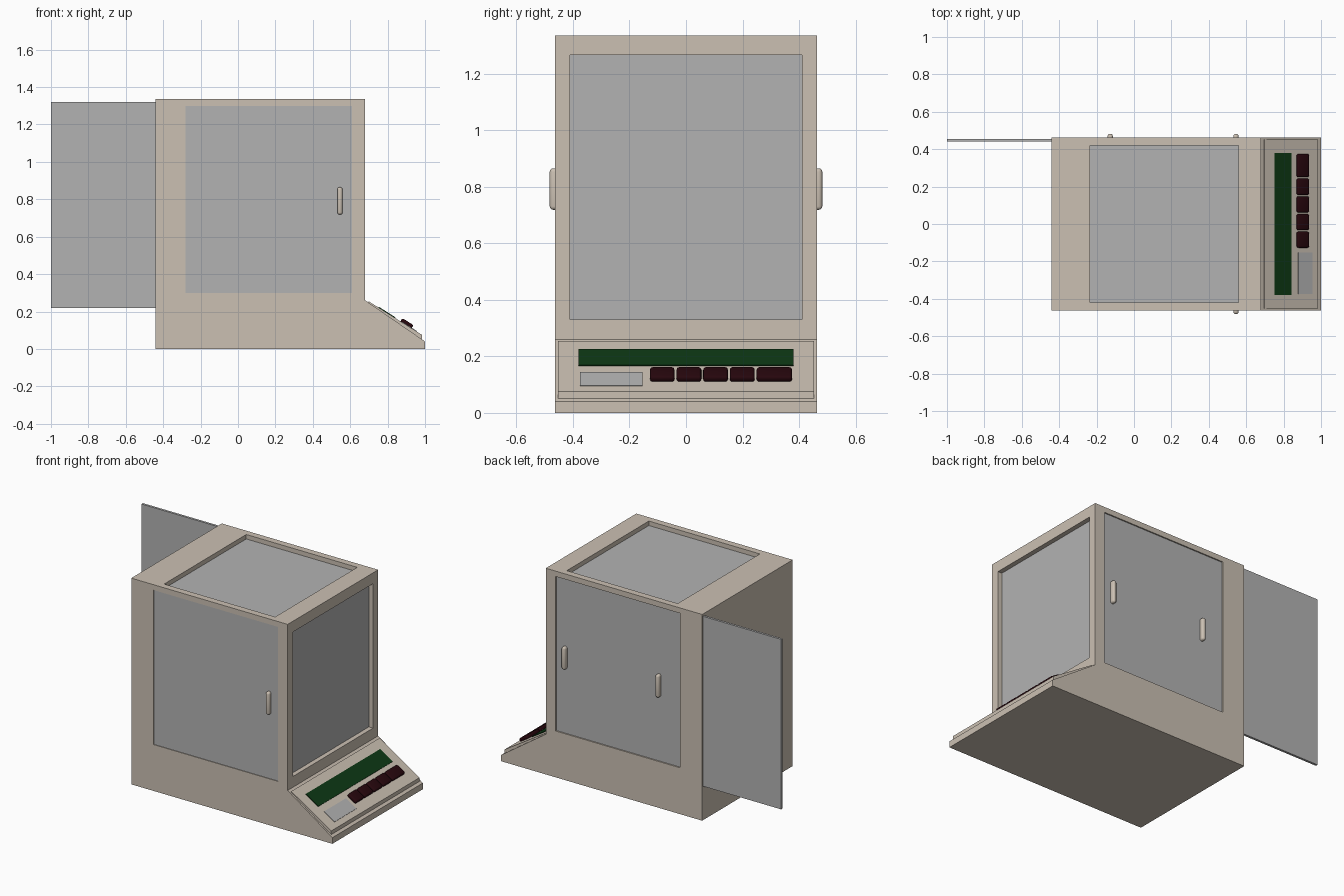
import bpy, bmesh, math
from mathutils import Vector

if "Cube" in bpy.data.objects:
    bpy.data.objects.remove(bpy.data.objects["Cube"])


def material(name, rgb):
    m = bpy.data.materials.new(name)
    m.diffuse_color = (*rgb, 1)
    m.use_nodes = True
    m.node_tree.nodes["Principled BSDF"].inputs["Base Color"].default_value = m.diffuse_color
    return m


SHELL = material("beige_shell", (0.60, 0.53, 0.45))
GLASS = material("grey_glass", (0.45, 0.45, 0.45))
GREEN = material("display_green", (0.004, 0.04, 0.007))
MAROON = material("button_maroon", (0.02, 0.002, 0.004))


def finish(name, bm, mat):
    bmesh.ops.recalc_face_normals(bm, faces=bm.faces)
    me = bpy.data.meshes.new(name)
    bm.to_mesh(me)
    bm.free()
    ob = bpy.data.objects.new(name, me)
    bpy.context.collection.objects.link(ob)
    if mat:
        me.materials.append(mat)
    return ob


def box(name, lo, hi, mat=None, bevel=0, segments=3):
    lo, hi = Vector(lo), Vector(hi)
    bm = bmesh.new()
    bmesh.ops.create_cube(bm, size=1)
    for v in bm.verts:
        v.co = Vector(v.co[i] * (hi - lo)[i] for i in range(3))
    if bevel:
        bmesh.ops.bevel(bm, geom=bm.edges[:], offset=bevel, segments=segments,
                        profile=0.5, affect='EDGES')
    ob = finish(name, bm, mat)
    ob.location = (lo + hi) / 2
    if bevel:
        bpy.context.view_layer.objects.active = ob
        ob.select_set(True)
        bpy.ops.object.shade_smooth_by_angle(angle=math.radians(40))
        ob.select_set(False)
    return ob


def extrude_y(name, profile, half, mat):
    bm = bmesh.new()
    face = bm.faces.new([bm.verts.new((x, -half, z)) for x, z in profile])
    out = bmesh.ops.extrude_face_region(bm, geom=[face])
    bmesh.ops.translate(bm, vec=(0, 2 * half, 0),
                        verts=[v for v in out["geom"] if isinstance(v, bmesh.types.BMVert)])
    return finish(name, bm, mat)


# Housing with sloping console base
housing = extrude_y("housing", [(-0.44, 0), (1, 0), (1, 0.04), (0.68, 0.26),
                                (0.68, 1.335), (-0.44, 1.335)], 0.463, SHELL)

# Window openings: both sides, front end and top
for lo, hi in [((-0.28, -0.6, 0.30), (0.61, 0.6, 1.30)),
               ((-0.20, -0.41, 0.33), (0.8, 0.41, 1.265)),
               ((-0.235, -0.42, 0.5), (0.56, 0.42, 1.5))]:
    cutter = box("opening_cutter", lo, hi)
    cutter.hide_render = True
    mod = housing.modifiers.new("opening", 'BOOLEAN')
    mod.operation, mod.solver, mod.object = 'DIFFERENCE', 'EXACT', cutter
    bpy.context.view_layer.objects.active = housing
    bpy.ops.object.modifier_apply(modifier=mod.name)
    bpy.data.objects.remove(cutter)

# Glass panes; the rear-side door slides out past the housing
box("top_glass", (-0.25, -0.43, 1.29), (0.575, 0.43, 1.306), GLASS)
box("end_glass", (0.635, -0.42, 0.32), (0.65, 0.42, 1.275), GLASS)
box("near_side_door", (-0.29, -0.459, 0.29), (0.62, -0.445, 1.31), GLASS)
box("far_side_sliding_door", (-1, 0.44, 0.22), (0.63, 0.455, 1.32), GLASS)

# Door handles
for name, x, side in [("near_handle", 0.545, -1), ("far_handle", 0.545, 1),
                      ("far_handle_slid", -0.127, 1)]:
    y0, y1 = sorted((side * 0.435, side * 0.482))
    box(name, (x - 0.014, y0, 0.718), (x + 0.014, y1, 0.865), SHELL, 0.0125)

# Raised console panel
extrude_y("console_panel", [(0.693, 0.245), (0.698, 0.255), (0.984, 0.075),
                            (0.984, 0.045)], 0.452, SHELL)
TILT = math.atan2(0.18, 0.286)


def on_console(name, x0, x1, y0, y1, height, mat, bevel=0):
    # Box laid on the sloping panel, sunk slightly into it
    x, half = (x0 + x1) / 2, (x1 - x0) / 2 / math.cos(TILT)
    ob = box(name, (-half, y0, -0.004), (half, y1, height), mat, bevel)
    mid = (height - 0.004) / 2
    ob.rotation_euler.y = TILT
    z = 0.255 - (x - 0.698) * math.tan(TILT)
    ob.location = (x + mid * math.sin(TILT), (y0 + y1) / 2, z + mid * math.cos(TILT))


on_console("display", 0.75, 0.84, -0.38, 0.38, 0.004, GREEN)
on_console("label_plate", 0.878, 0.953, -0.375, -0.153, 0.003, GLASS)
for i, (y0, y1) in enumerate([(-0.127, -0.041), (-0.033, 0.054), (0.061, 0.148),
                              (0.155, 0.243), (0.25, 0.375)]):
    on_console(f"button_{i + 1}", 0.868, 0.928, y0, y1, 0.02, MAROON, 0.009)
